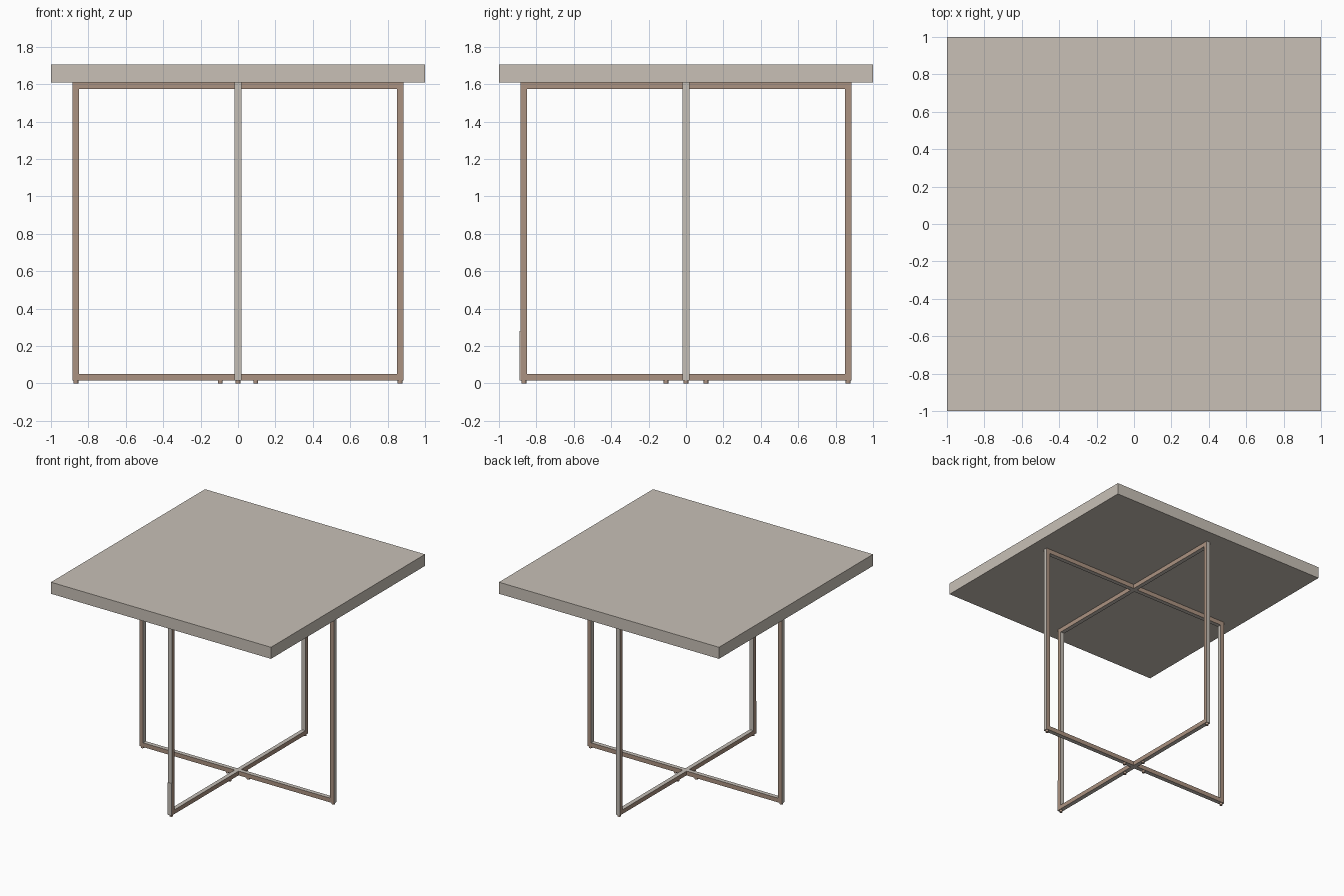
import bpy
import bmesh
from math import pi
from mathutils import Matrix, Vector

default = bpy.data.objects.get("Cube")
if default:
    bpy.data.objects.remove(default, do_unlink=True)


def material(name, rgb):
    mat = bpy.data.materials.new(name)
    mat.use_nodes = True
    color = (*rgb, 1)
    mat.diffuse_color = color
    mat.node_tree.nodes["Principled BSDF"].inputs["Base Color"].default_value = color
    return mat


STONE = material("warm stone", (0.58, 0.53, 0.47))
BRONZE = material("bronze", (0.41, 0.29, 0.22))
SILVER = material("pale metal", (0.56, 0.52, 0.47))

FOOT_H = 0.015      # underside of the frames
FRAME_TOP = 1.61    # underside of the top
REACH = 0.885       # half width of each frame
BAR = 0.035         # square bar size


def finish(name, bm, *mats):
    bmesh.ops.recalc_face_normals(bm, faces=bm.faces)
    mesh = bpy.data.meshes.new(name)
    bm.to_mesh(mesh)
    bm.free()
    for mat in mats:
        mesh.materials.append(mat)
    obj = bpy.data.objects.new(name, mesh)
    bpy.context.collection.objects.link(obj)
    return obj


def box(name, low, high, mat):
    low, high = Vector(low), Vector(high)
    bm = bmesh.new()
    bmesh.ops.create_cube(bm, size=1)
    bmesh.ops.scale(bm, vec=high - low, verts=bm.verts)
    bmesh.ops.translate(bm, vec=(low + high) / 2, verts=bm.verts)
    return finish(name, bm, mat)


def frame(name, turn):
    """Rectangular loop of square bar, bronze on its sides and pale on its edges."""
    bm = bmesh.new()

    def loop(inset):
        x, bottom, top = REACH - inset, FOOT_H + inset, FRAME_TOP - inset
        corners = ((-x, bottom), (x, bottom), (x, top), (-x, top))
        return [bm.verts.new((cx, -BAR / 2, cz)) for cx, cz in corners]

    outer, inner = loop(0), loop(BAR)
    for i in range(4):
        j = (i + 1) % 4
        bm.faces.new((outer[i], outer[j], inner[j], inner[i]))
    extruded = bmesh.ops.extrude_face_region(bm, geom=bm.faces[:])
    moved = [v for v in extruded["geom"] if isinstance(v, bmesh.types.BMVert)]
    bmesh.ops.translate(bm, vec=(0, BAR, 0), verts=moved)
    bm.normal_update()
    for face in bm.faces:
        face.material_index = 0 if abs(face.normal.y) > 0.5 else 1
    bmesh.ops.rotate(bm, matrix=Matrix.Rotation(turn, 3, "Z"), verts=bm.verts)
    return finish(name, bm, BRONZE, SILVER)


def foot(name, x, y):
    bm = bmesh.new()
    bmesh.ops.create_cone(bm, cap_ends=True, segments=16, radius1=0.013,
                          radius2=0.013, depth=FOOT_H,
                          matrix=Matrix.Translation((x, y, FOOT_H / 2)))
    return finish(name, bm, BRONZE)


# Square slab top
box("table_top", (-1, -1, FRAME_TOP), (1, 1, 1.705), STONE)

# Two crossing loops
frame("side_to_side_frame", 0)
frame("front_to_back_frame", pi / 2)

# Thin plate low on the front leg
box("front_leg_plate", (-BAR / 2, -REACH - 0.004, FOOT_H),
    (BAR / 2, -REACH, 0.28), SILVER)

# Glides under the ends and beside the crossing
for side in (-1, 1):
    word = "left" if side > 0 else "right"
    foot(f"{word}_outer_foot", side * 0.867, 0)
    foot(f"{word}_inner_foot", side * 0.095, 0)
    word = "back" if side > 0 else "front"
    foot(f"{word}_outer_foot", 0, side * 0.867)
    foot(f"{word}_inner_foot", 0, side * 0.107)
